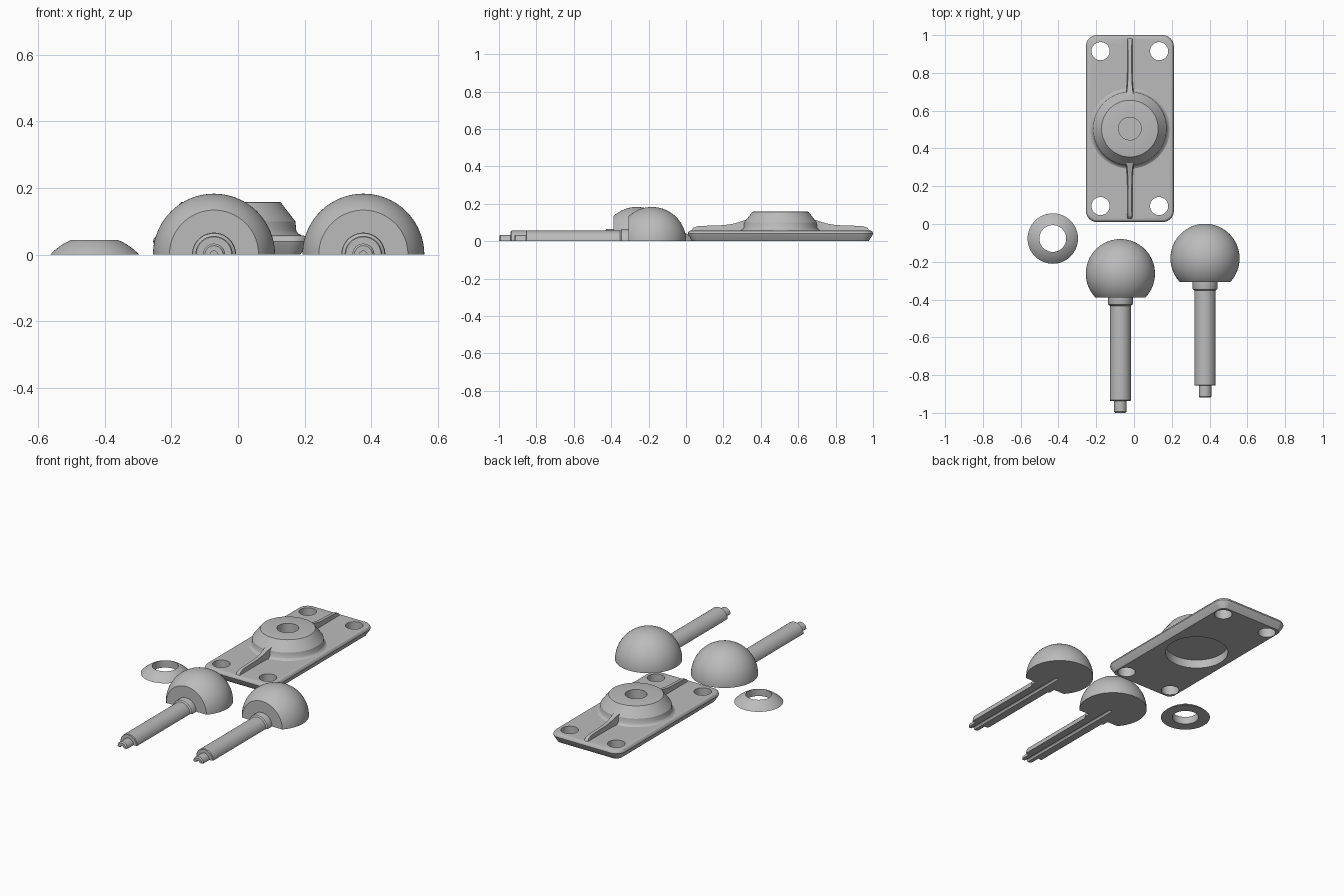
import bpy, bmesh, math
from mathutils import Vector, Matrix

if "Cube" in bpy.data.objects:
    bpy.data.objects.remove(bpy.data.objects["Cube"])

grey = bpy.data.materials.new("plain_grey")
grey.use_nodes = True
GREY = (0.5, 0.5, 0.5, 1)
grey.diffuse_color = GREY
grey.node_tree.nodes["Principled BSDF"].inputs["Base Color"].default_value = GREY


def make(name, bm, loc=(0, 0, 0)):
    bmesh.ops.remove_doubles(bm, verts=bm.verts, dist=1e-5)
    bmesh.ops.recalc_face_normals(bm, faces=bm.faces)
    mesh = bpy.data.meshes.new(name)
    bm.to_mesh(mesh)
    bm.free()
    mesh.materials.append(grey)
    obj = bpy.data.objects.new(name, mesh)
    obj.location = loc
    bpy.context.collection.objects.link(obj)
    return obj


def lathe(profile, angle=2 * math.pi, steps=64):
    """Spin a closed (radius, height) outline about z; a half turn keeps its end caps."""
    bm = bmesh.new()
    face = bm.faces.new([bm.verts.new((r, 0, h)) for r, h in profile])
    geom = [face] + face.edges[:] + face.verts[:]
    if angle > 6:
        edges = face.edges[:]
        bmesh.ops.delete(bm, geom=[face], context='FACES_ONLY')
        geom = edges + bm.verts[:]
    bmesh.ops.spin(bm, geom=geom, cent=(0, 0, 0), axis=(0, 0, 1), angle=angle, steps=steps)
    bmesh.ops.remove_doubles(bm, verts=bm.verts, dist=1e-5)
    return bm


def loft(loops):
    """Skin a list of equal loops and cap both ends."""
    bm = bmesh.new()
    rings = [[bm.verts.new(p) for p in loop] for loop in loops]
    for a, b in zip(rings, rings[1:]):
        for i in range(len(a)):
            j = (i + 1) % len(a)
            bm.faces.new((a[i], a[j], b[j], b[i]))
    bm.faces.new(rings[0])
    bm.faces.new(rings[-1])
    return bm


def rounded_rect(hx, hy, r, z):
    pts = []
    for k, (sx, sy) in enumerate(((1, 1), (-1, 1), (-1, -1), (1, -1))):
        for i in range(9):
            a = math.pi / 2 * (k + i / 8)
            pts.append((sx * (hx - r) + r * math.cos(a), sy * (hy - r) + r * math.sin(a), z))
    return pts


def combine(target, other, operation):
    mod = target.modifiers.new(operation.lower(), 'BOOLEAN')
    mod.operation = operation
    mod.solver = 'EXACT'
    mod.object = other
    bpy.context.view_layer.objects.active = target
    bpy.ops.object.modifier_apply(modifier=mod.name)
    bpy.data.objects.remove(other)


def smooth(obj):
    bpy.ops.object.select_all(action='DESELECT')
    obj.select_set(True)
    bpy.context.view_layer.objects.active = obj
    bpy.ops.object.shade_smooth_by_angle(angle=math.radians(28))


def cylinder(radius, z0, z1):
    return lathe([(0, z0), (radius, z0), (radius, z1), (0, z1)])


# Mounting plate: undercut side, rounded upper edge
C = Vector((-0.022, 0.505, 0))
HX, HY = 0.233, 0.495
layers = [(0.024, 0), (0.003, 0.032), (0, 0.04), (0.002, 0.048), (0.008, 0.055), (0.016, 0.058)]
plate = make("mounting_plate",
             loft([rounded_rect(HX - d, HY - d, 0.06 - d, z) for d, z in layers]), C)

# Raised boss with a conical top
boss = make("boss", lathe([(0, 0.03), (0.214, 0.03), (0.212, 0.058), (0.203, 0.063), (0.197, 0.072),
                           (0.194, 0.1), (0.15, 0.157), (0.146, 0.158), (0, 0.158)]), C)

# Centre rib running along the plate and rising into the boss
half = [(0.478, 0.056, 0.012), (0.465, 0.072, 0.011), (0.44, 0.081, 0.01), (0.3, 0.086, 0.01),
        (0.25, 0.094, 0.011), (0.21, 0.106, 0.014), (0.17, 0.12, 0.02)]
stations = half + [(-d, z, w) for d, z, w in reversed(half)]
rib = make("rib", loft([[(-w - 0.006, d, 0.04), (w + 0.006, d, 0.04), (w, d, z), (-w, d, z)]
                        for d, z, w in stations]), C)
combine(plate, boss, 'UNION')
combine(plate, rib, 'UNION')

# Socket below, blind hole above, four screw holes
combine(plate, make("socket_cutter", cylinder(0.17, -0.05, 0.05), C), 'DIFFERENCE')
combine(plate, make("bore_cutter", cylinder(0.06, 0.09, 0.3), C), 'DIFFERENCE')
for sx in (-1, 1):
    for sy in (-1, 1):
        spot = C + Vector((sx * 0.155, sy * 0.41, 0))
        combine(plate, make("screw_cutter", cylinder(0.048, -0.05, 0.2), spot), 'DIFFERENCE')
smooth(plate)

# Two half ball studs lying on their cut faces, with a groove along the axis
R, CUT, GROOVE = 0.183, 0.125, 0.011
end = math.acos(CUT / R)
arc = [(R * math.sin(a), R * math.cos(a))
       for a in (end + (math.pi - end) * i / 32 for i in range(32))]
stud = ([(GROOVE, 0.02), (GROOVE, 0.737), (0.027, 0.737), (0.033, 0.73), (0.033, 0.674), (0.053, 0.674),
         (0.056, 0.67), (0.056, 0.17), (0.064, 0.164), (0.066, 0.158), (0.066, CUT)]
        + arc + [(0, -R), (0, 0.02)])
for name, x, y in (("centre_ball_stud", -0.072, -0.263), ("left_ball_stud", 0.376, -0.182)):
    bm = lathe(stud, math.pi, 40)
    bmesh.ops.rotate(bm, verts=bm.verts, cent=(0, 0, 0), matrix=Matrix.Rotation(math.pi / 2, 3, 'X'))
    smooth(make(name, bm, (x, y, 0)))

# Loose ring: a slice of the same sphere with a hole through it
cap = [(0.071 + 0.0625 * i / 8) for i in range(9)]
ring = [(0.071, 0)] + [(r, max(0, math.sqrt(R * R - r * r) - CUT)) for r in cap]
smooth(make("ring", lathe(ring), (-0.43, -0.077, 0)))
